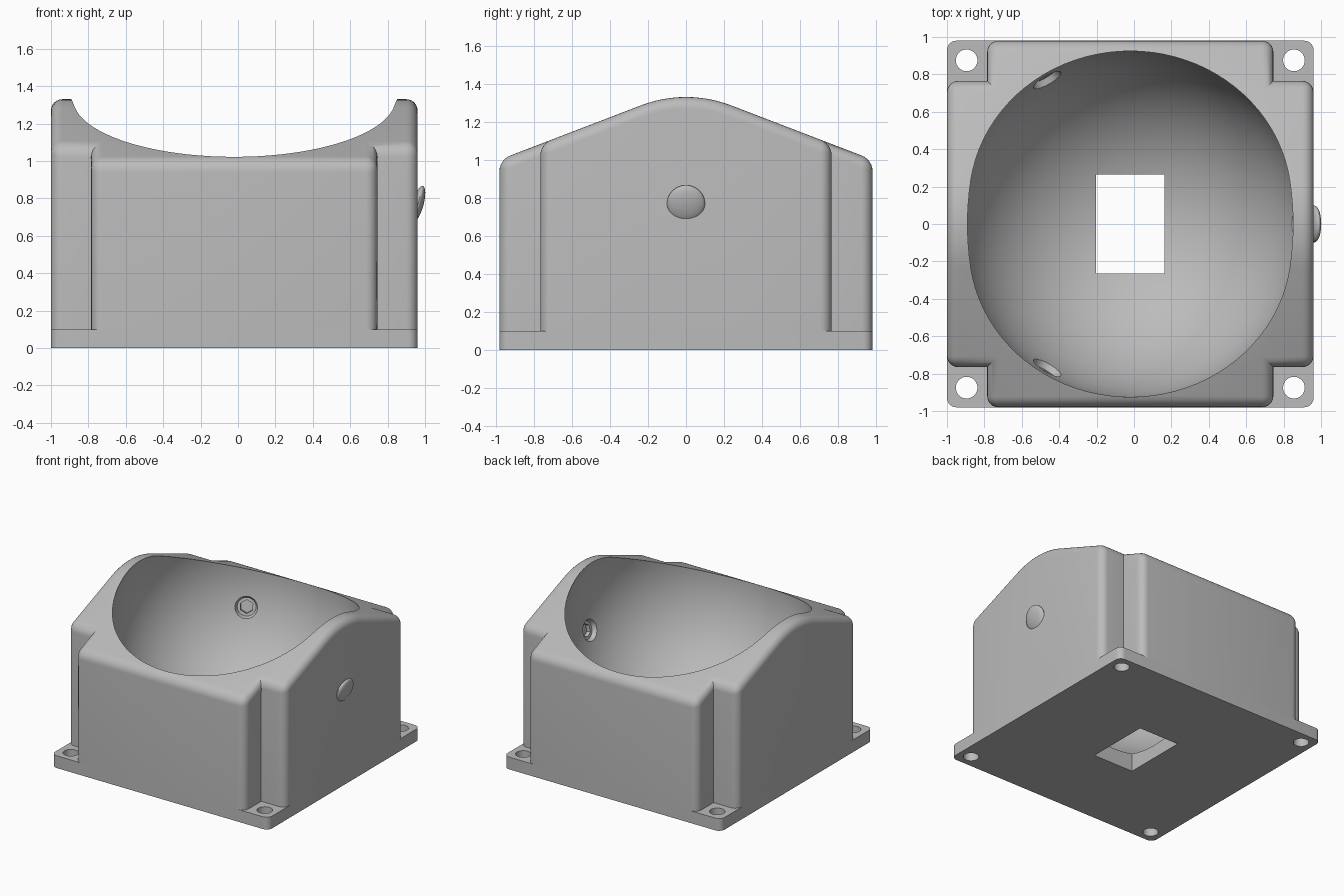
import bpy, bmesh, math
from mathutils import Vector, Matrix

if "Cube" in bpy.data.objects:
    bpy.data.objects.remove(bpy.data.objects["Cube"])

CX, HALF, NOTCH = -0.02, 0.98, 0.765       # centre, half width, notch position
BOWL_C, BOWL_R = Vector((CX, 0, 1.016)), 0.925
SLOPE, APEX, ARC_R = math.radians(21), 1.377, 0.66

grey = bpy.data.materials.new("light grey plastic")
grey.use_nodes = True
grey.diffuse_color = (0.5, 0.5, 0.5, 1)
grey.node_tree.nodes["Principled BSDF"].inputs["Base Color"].default_value = (0.5, 0.5, 0.5, 1)


def make(name, bm):
    bmesh.ops.recalc_face_normals(bm, faces=bm.faces)
    mesh = bpy.data.meshes.new(name)
    bm.to_mesh(mesh)
    bm.free()
    mesh.materials.append(grey)
    obj = bpy.data.objects.new(name, mesh)
    bpy.context.collection.objects.link(obj)
    return obj


def activate(obj):
    bpy.ops.object.select_all(action='DESELECT')
    obj.select_set(True)
    bpy.context.view_layer.objects.active = obj


def cut(obj, cutter):
    mod = obj.modifiers.new("cut", 'BOOLEAN')
    mod.operation, mod.solver, mod.object = 'DIFFERENCE', 'EXACT', cutter
    activate(obj)
    bpy.ops.object.modifier_apply(modifier=mod.name)
    bpy.data.objects.remove(cutter)


def smooth(obj):
    activate(obj)
    bpy.ops.object.shade_smooth_by_angle(angle=math.radians(30))


def prism(points, z0, z1):
    bm = bmesh.new()
    face = bm.faces.new([bm.verts.new((x, y, z0)) for x, y in points])
    ext = bmesh.ops.extrude_face_region(bm, geom=[face])
    for v in ext["geom"]:
        if isinstance(v, bmesh.types.BMVert):
            v.co.z = z1
    bmesh.ops.recalc_face_normals(bm, faces=bm.faces)
    return bm


def rod(radius, depth, sides, matrix, radius2=None):
    bm = bmesh.new()
    bmesh.ops.create_cone(bm, cap_ends=True, segments=sides, radius1=radius,
                          radius2=radius if radius2 is None else radius2,
                          depth=depth, matrix=matrix)
    return make("cutter", bm)


def block(size, centre):
    bm = bmesh.new()
    bmesh.ops.create_cube(bm, size=1, matrix=Matrix.Translation(centre) @ Matrix.Diagonal((*size, 1)))
    return make("cutter", bm)


def roof(y):
    y = abs(y)
    if y < ARC_R * math.sin(SLOPE):
        return APEX - ARC_R / math.cos(SLOPE) + math.sqrt(ARC_R ** 2 - y * y)
    return APEX - y * math.tan(SLOPE)


# Housing: cross-shaped prism with a rounded ridge and filleted edges
outline = []
for sx, sy in ((1, 1), (-1, 1), (-1, -1), (1, -1)):
    corner = [(HALF, NOTCH), (NOTCH, NOTCH), (NOTCH, HALF)]
    if sx * sy < 0:
        corner.reverse()
    outline += [(CX + sx * x, sy * y) for x, y in corner]
bm = prism(outline, 0.1, 1.5)
tangent = ARC_R * math.sin(SLOPE)
for i in range(-6, 7):
    bmesh.ops.bisect_plane(bm, geom=bm.verts[:] + bm.edges[:] + bm.faces[:],
                           plane_co=(0, tangent * i / 6, 0), plane_no=(0, 1, 0))
for v in bm.verts:
    if v.co.z > 1:
        v.co.z = roof(v.co.y)
bmesh.ops.recalc_face_normals(bm, faces=bm.faces)
edges = [e for e in bm.edges if e.is_convex and e.calc_face_angle(0) > 0.6
         and max(v.co.z for v in e.verts) > 0.2]
bmesh.ops.bevel(bm, geom=edges, offset=0.06, segments=6, profile=0.5,
                affect='EDGES', clamp_overlap=False)
housing = make("housing", bm)

# Spherical bowl
bm = bmesh.new()
bmesh.ops.create_uvsphere(bm, u_segments=96, v_segments=64, radius=BOWL_R,
                          matrix=Matrix.Translation(BOWL_C))
cut(housing, make("cutter", bm))

# Window through the floor
window = (0.365, 0.53, 0.6)
cut(housing, block(window, (CX, 0, 0.1)))

# Three bearing seats, each a dished ring around a hexagonal socket
for k in range(3):
    turn = math.radians(120 * k)
    tilt = math.radians(-15.4)
    axis = Vector((math.cos(turn) * math.cos(tilt), math.sin(turn) * math.cos(tilt), math.sin(tilt)))
    spin = axis.to_track_quat('Z', 'Y').to_matrix().to_4x4()
    place = lambda d: Matrix.Translation(BOWL_C + axis * d) @ spin
    cut(housing, rod(0.095, 0.06, 32, place(BOWL_R), 0.07))
    cut(housing, rod(0.052, 0.1, 6, place(BOWL_R + 0.02)))
smooth(housing)

# Base plate with rounded corners, screw holes and window
bm = prism([(CX + HALF, HALF), (CX - HALF, HALF), (CX - HALF, -HALF), (CX + HALF, -HALF)], 0, 0.1)
upright = [e for e in bm.edges if abs(e.verts[0].co.z - e.verts[1].co.z) > 0.05]
bmesh.ops.bevel(bm, geom=upright, offset=0.05, segments=6, profile=0.5, affect='EDGES')
plate = make("base_plate", bm)
for sx in (-1, 1):
    for sy in (-1, 1):
        cut(plate, rod(0.058, 0.4, 32, Matrix.Translation((CX + sx * 0.875, sy * 0.875, 0.05))))
cut(plate, block(window, (CX, 0, 0.1)))
smooth(plate)

# Shallow dome where the side bearing seat meets the outer wall
bm = bmesh.new()
bmesh.ops.create_uvsphere(bm, u_segments=32, v_segments=16, radius=0.1,
                          matrix=Matrix.Translation((0.962, 0, 0.77))
                          @ Matrix.Rotation(math.radians(15.4), 4, 'Y')
                          @ Matrix.Diagonal((0.3, 1, 1, 1)))
smooth(make("side_dome", bm))
